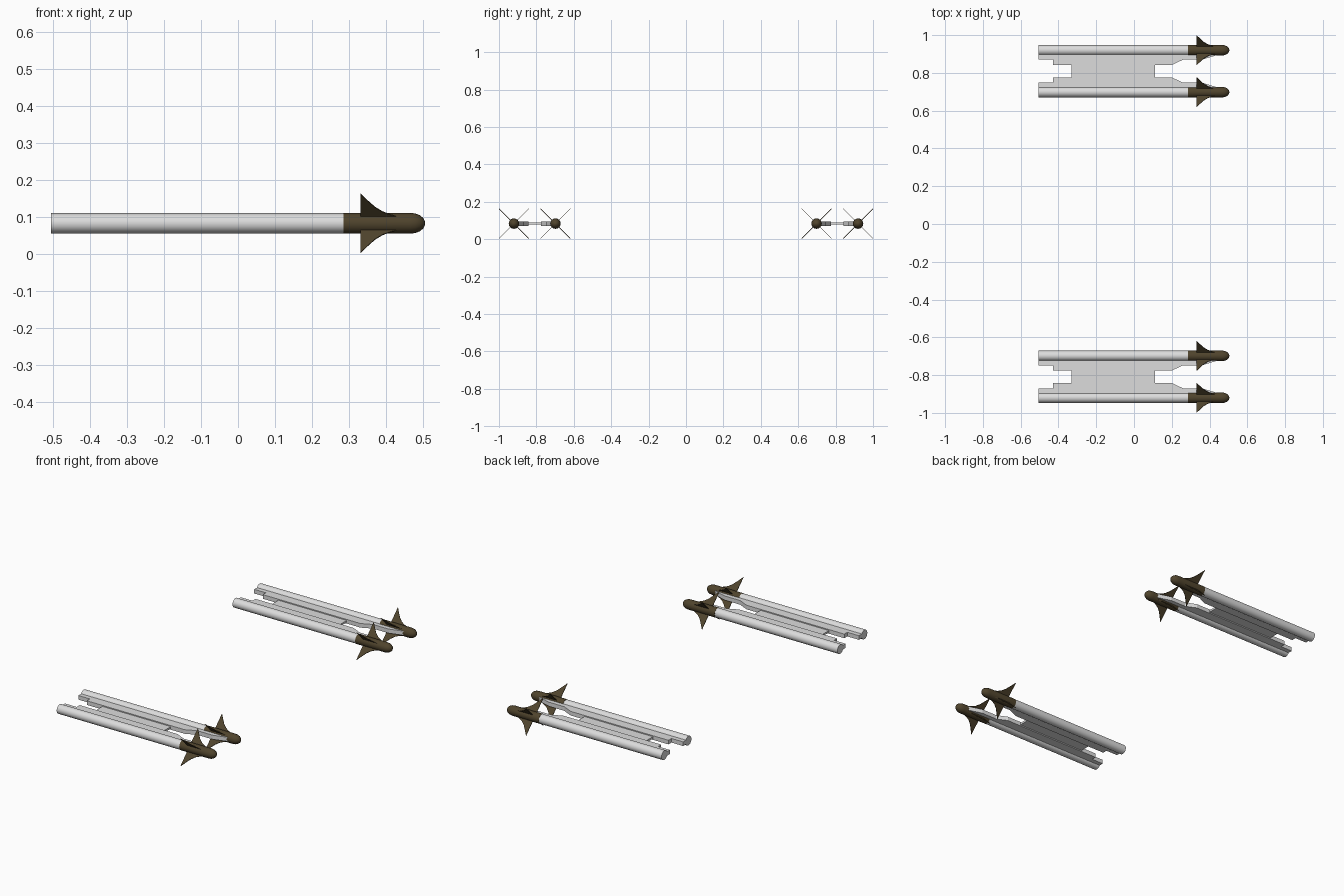
import bpy, bmesh, math

if "Cube" in bpy.data.objects:
    bpy.data.objects.remove(bpy.data.objects["Cube"])

AXIS_Z = 0.083          # height of the tube axes
PAIR_Y = 0.809          # centre of each pair
HALF_GAP = 0.111        # tube axis to pair centre


def material(name, rgb):
    m = bpy.data.materials.new(name)
    m.diffuse_color = (*rgb, 1)
    m.use_nodes = True
    m.node_tree.nodes["Principled BSDF"].inputs["Base Color"].default_value = m.diffuse_color
    return m


WHITE = material("light_grey", (0.72, 0.72, 0.72))
BROWN = material("dark_brown", (0.080, 0.058, 0.026))


def finish(bm, name, mat, loc=(0, 0, 0), smooth=False):
    bmesh.ops.recalc_face_normals(bm, faces=bm.faces)
    me = bpy.data.meshes.new(name)
    bm.to_mesh(me)
    bm.free()
    me.materials.append(mat)
    ob = bpy.data.objects.new(name, me)
    ob.location = loc
    bpy.context.collection.objects.link(ob)
    if smooth:
        bpy.ops.object.select_all(action='DESELECT')
        ob.select_set(True)
        bpy.context.view_layer.objects.active = ob
        bpy.ops.object.shade_smooth_by_angle(angle=math.radians(40))
    return ob


def lathe(name, profile, mat, loc, sides=16):
    """Revolve (x, radius) points about the x axis; ends are closed."""
    bm = bmesh.new()
    rings = [[bm.verts.new((x, r * math.cos(2 * math.pi * i / sides),
                            r * math.sin(2 * math.pi * i / sides)))
              for i in range(sides)] for x, r in profile]
    for a, b in zip(rings, rings[1:]):
        for i in range(sides):
            j = (i + 1) % sides
            bm.faces.new((a[i], a[j], b[j], b[i]))
    bm.faces.new(rings[0])
    bm.faces.new(rings[-1])
    return finish(bm, name, mat, loc, smooth=True)


def prism(bm, bottom, top):
    """Join two matching outlines into a closed solid."""
    a = [bm.verts.new(p) for p in bottom]
    b = [bm.verts.new(p) for p in top]
    bm.faces.new(a)
    bm.faces.new(b)
    for i in range(len(a)):
        j = (i + 1) % len(a)
        bm.faces.new((a[i], a[j], b[j], b[i]))


# swept fin outline: (x, distance from axis)
FIN = [(0.33, 0.02), (0.33, 0.113), (0.35, 0.086), (0.37, 0.061),
       (0.39, 0.044), (0.41, 0.034), (0.43, 0.027), (0.43, 0.02)]
# rail outline: (x, distance from tube axis toward the pair centre)
RAIL = [(-0.505, 0.0), (-0.505, 0.05), (-0.43, 0.05), (-0.43, 0.078),
        (0.20, 0.078), (0.26, 0.05), (0.36, 0.05), (0.44, 0.026), (0.44, 0.0)]
# rounded nose
NOSE = [(0.285, 0.028), (0.465, 0.028)] + [
    (0.465 + 0.04 * math.sin(t), 0.028 * math.cos(t))
    for t in (math.radians(d) for d in (20, 40, 58, 74, 86))]


def missile(y):
    loc = (0, y, AXIS_Z)
    lathe("body_tube", [(-0.505, 0.027), (0.285, 0.027)], WHITE, loc)
    lathe("nose_section", NOSE, BROWN, loc)
    # four diagonal fins
    bm = bmesh.new()
    for k in range(4):
        a = math.radians(45 + 90 * k)
        c, s, h = math.cos(a), math.sin(a), 0.0015
        prism(bm, [(x, r * c - h * s, r * s + h * c) for x, r in FIN],
              [(x, r * c + h * s, r * s - h * c) for x, r in FIN])
    finish(bm, "nose_fins", BROWN, loc)


for pair in (-1, 1):
    for side in (-1, 1):
        y = pair * PAIR_Y + side * HALF_GAP
        missile(y)
        # launch rail beside each tube
        bm = bmesh.new()
        prism(bm, [(x, -side * v, -0.012) for x, v in RAIL],
              [(x, -side * v, 0.012) for x, v in RAIL])
        finish(bm, "launch_rail", WHITE, (0, y, AXIS_Z))
    # thin plate joining the two rails
    bm = bmesh.new()
    w = 0.05
    plate = [(-0.33, -w), (0.11, -w), (0.11, w), (-0.33, w)]
    prism(bm, [(x, v, -0.006) for x, v in plate],
          [(x, v, 0.006) for x, v in plate])
    finish(bm, "joining_plate", WHITE, (0, pair * PAIR_Y, AXIS_Z))
